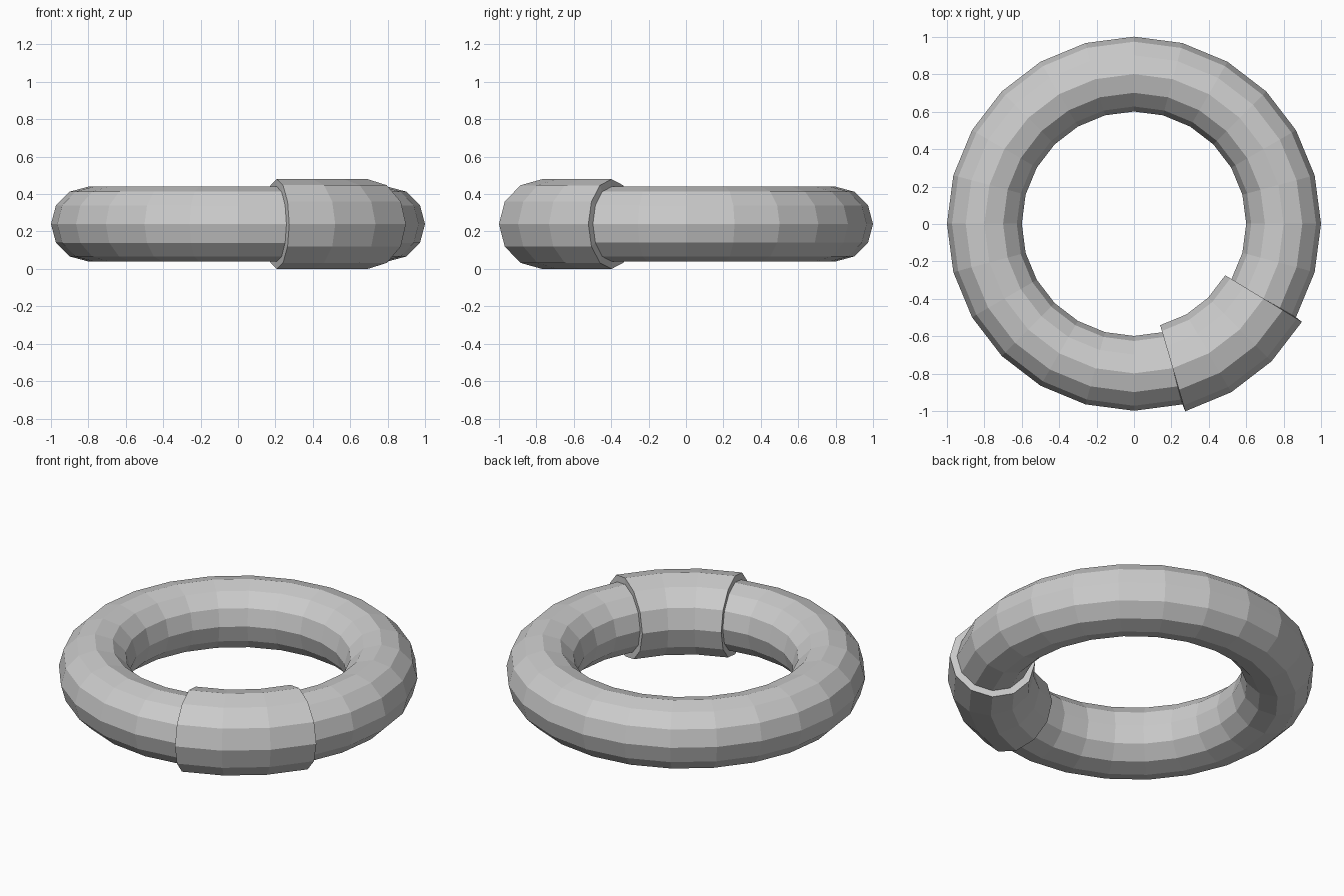
import bpy, bmesh, math
from mathutils import Vector

if "Cube" in bpy.data.objects:
    bpy.data.objects.remove(bpy.data.objects["Cube"])

# Low-poly ring: 24 segments around, 12 in cross-section
S = 0.9985
bpy.ops.mesh.primitive_torus_add(major_segments=24, minor_segments=12,
                                 major_radius=0.8 * S, minor_radius=0.2 * S)
ring = bpy.context.object
ring.name = "ring_with_collar"

bm = bmesh.new()
bm.from_mesh(ring.data)
bm.normal_update()

# Collar: three segments (-75 to -30 degrees) pushed out along their normals
def in_collar(face):
    c = face.calc_center_median()
    return -75 < math.degrees(math.atan2(c.y, c.x)) < -30

band = [f for f in bm.faces if in_collar(f)]
result = bmesh.ops.extrude_face_region(bm, geom=band)["geom"]
old = [f for f in band if f.is_valid]
if old:
    bmesh.ops.delete(bm, geom=old, context='FACES')

collar_faces = {f for f in result if isinstance(f, bmesh.types.BMFace)}
for f in collar_faces:
    f.normal_update()
moves = {}
for v in (e for e in result if isinstance(e, bmesh.types.BMVert)):
    n = sum((f.normal for f in v.link_faces if f in collar_faces), Vector())
    moves[v] = n.normalized() * 0.04 * S
for v, offset in moves.items():
    v.co += offset

# Stand on z = 0 and centre on x and y
bmesh.ops.recalc_face_normals(bm, faces=bm.faces[:])
lo = [min(v.co[i] for v in bm.verts) for i in range(3)]
hi = [max(v.co[i] for v in bm.verts) for i in range(3)]
bmesh.ops.translate(bm, verts=bm.verts[:],
                    vec=(-(lo[0] + hi[0]) / 2, -(lo[1] + hi[1]) / 2, -lo[2]))
bm.to_mesh(ring.data)
bm.free()
